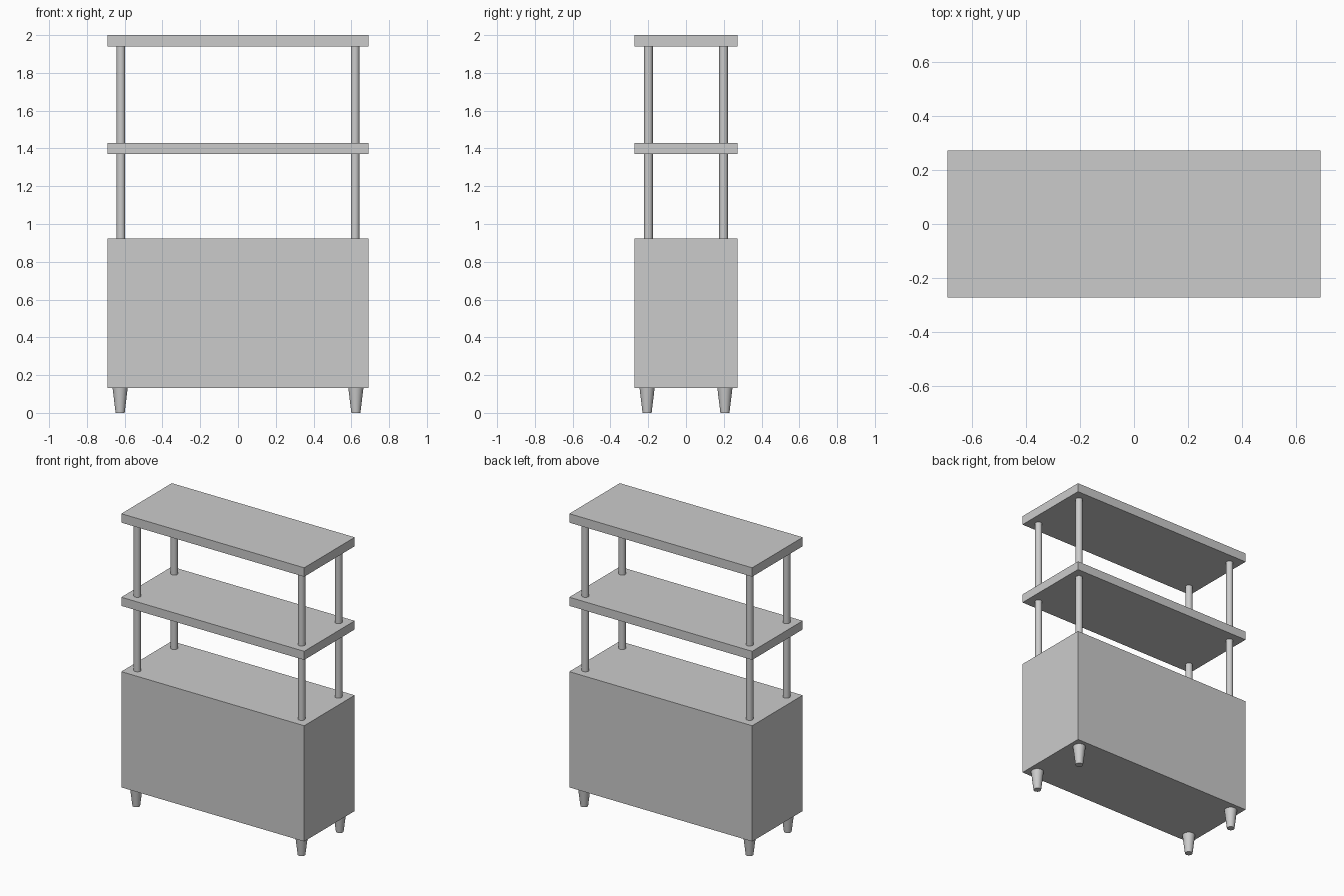
import bpy

if "Cube" in bpy.data.objects:
    bpy.data.objects.remove(bpy.data.objects["Cube"])

W, D = 1.381, 0.545  # shared width and depth of cabinet and shelves


def slab(name, z0, z1):
    bpy.ops.mesh.primitive_cube_add(size=1, location=(0, 0, (z0 + z1) / 2))
    ob = bpy.context.object
    ob.name = name
    ob.scale = (W, D, z1 - z0)
    bpy.ops.object.transform_apply(location=False, rotation=False, scale=True)


def four_legs(name, x, y, z0, z1, r0, r1):
    for sx, side in ((-1, "left"), (1, "right")):
        for sy, end in ((-1, "front"), (1, "back")):
            bpy.ops.mesh.primitive_cone_add(
                vertices=32, radius1=r0, radius2=r1, depth=z1 - z0,
                location=(sx * x, sy * y, (z0 + z1) / 2))
            bpy.context.object.name = f"{end}_{side}_{name}"
            bpy.ops.object.shade_smooth_by_angle()


# Cabinet and the two shelves above it
slab("cabinet", 0.132, 0.922)
slab("middle_shelf", 1.371, 1.43)
slab("top_shelf", 1.939, 2.0)

# Tapered feet
four_legs("foot", 0.624, 0.206, 0.0, 0.132, 0.024, 0.04)

# Posts between cabinet and shelves
four_legs("lower_post", 0.62, 0.199, 0.922, 1.371, 0.023, 0.023)
four_legs("upper_post", 0.62, 0.199, 1.43, 1.939, 0.023, 0.023)
